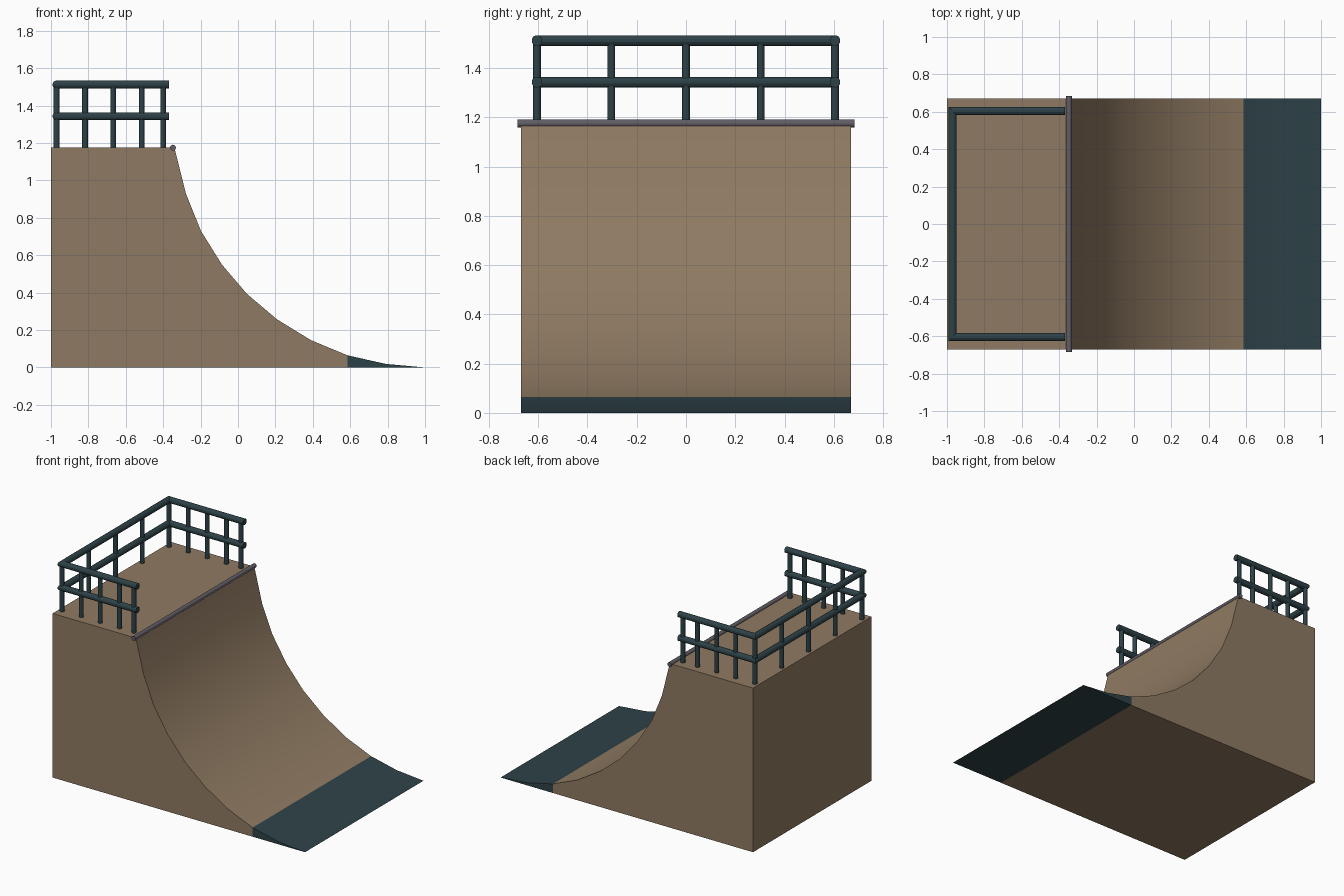
import bpy, bmesh, math
from mathutils import Matrix, Vector

if "Cube" in bpy.data.objects:
    bpy.data.objects.remove(bpy.data.objects["Cube"])


def material(name, rgb):
    m = bpy.data.materials.new(name)
    m.diffuse_color = (*rgb, 1)
    m.use_nodes = True
    m.node_tree.nodes["Principled BSDF"].inputs["Base Color"].default_value = m.diffuse_color
    return m


wood = material("brown wood", (0.275, 0.195, 0.122))
teal = material("dark teal metal", (0.027, 0.055, 0.065))
grey = material("grey steel", (0.12, 0.11, 0.13))


def finish(name, bm, *mats):
    bmesh.ops.recalc_face_normals(bm, faces=bm.faces[:])
    me = bpy.data.meshes.new(name)
    bm.to_mesh(me)
    bm.free()
    for m in mats:
        me.materials.append(m)
    ob = bpy.data.objects.new(name, me)
    bpy.context.collection.objects.link(ob)
    return ob


HALF, DECK, SEAM = 0.67, 1.175, 0.585

# Ramp body: side profile extruded across y, with the toe coloured as a plate
profile = [(-1, 0), (-1, DECK), (-0.34, DECK), (-0.278, 0.928), (-0.198, 0.73),
           (-0.086, 0.55), (0.048, 0.393), (0.209, 0.257), (0.39, 0.146),
           (SEAM, 0.065), (0.79, 0.019), (1, 0)]
bm = bmesh.new()
side = bm.faces.new([bm.verts.new((x, -HALF, z)) for x, z in profile])
ext = bmesh.ops.extrude_face_region(bm, geom=[side], use_keep_orig=True)
bmesh.ops.translate(bm, vec=(0, 2 * HALF, 0),
                    verts=[g for g in ext["geom"] if isinstance(g, bmesh.types.BMVert)])
bmesh.ops.bisect_plane(bm, geom=bm.verts[:] + bm.edges[:] + bm.faces[:],
                       dist=0.0005, plane_co=(SEAM, 0, 0), plane_no=(1, 0, 0))
for f in bm.faces:
    f.material_index = int(f.calc_center_median().x > SEAM)
ramp = finish("ramp_body", bm, wood, teal)
bpy.context.view_layer.objects.active = ramp
ramp.select_set(True)
bpy.ops.object.shade_smooth_by_angle(angle=math.radians(30))


def cylinder(bm, a, b, r, sides=12):
    a, b = Vector(a), Vector(b)
    rot = (b - a).to_track_quat("Z", "Y").to_matrix().to_4x4()
    bmesh.ops.create_cone(bm, cap_ends=True, segments=sides, radius1=r, radius2=r,
                          depth=(b - a).length,
                          matrix=Matrix.Translation((a + b) / 2) @ rot)


# Coping pipe on the lip
bm = bmesh.new()
cylinder(bm, (-0.348, -0.685, DECK), (-0.348, 0.685, DECK), 0.016)
finish("coping", bm, grey)

# Rails: U-shaped tubes with mitred corners
RX, RY, END, R, N = -0.97, 0.605, -0.37, 0.022, 12


def rail(name, z):
    bm = bmesh.new()
    rings = [[] for _ in range(4)]
    for i in range(N):
        t = 2 * math.pi * (i + 0.5) / N
        c, h = R * math.cos(t), z + R * math.sin(t)
        path = [(END, -RY - c), (RX - c, -RY - c), (RX - c, RY + c), (END, RY + c)]
        for ring, (x, y) in zip(rings, path):
            ring.append(bm.verts.new((x, y, h)))
    for a, b in zip(rings, rings[1:]):
        for i in range(N):
            j = (i + 1) % N
            bm.faces.new((a[i], a[j], b[j], b[i]))
    bm.faces.new(rings[0])
    bm.faces.new(rings[-1])
    finish(name, bm, teal)


rail("top_rail", 1.512)
rail("middle_rail", 1.343)

# Posts along the back and both sides
spots = [(RX, y) for y in (-RY, -0.303, 0, 0.303, RY)]
spots += [(x, s * RY) for x in (-0.818, -0.667, -0.515, -0.4) for s in (-1, 1)]
bm = bmesh.new()
for x, y in spots:
    cylinder(bm, (x, y, DECK - 0.01), (x, y, 1.51), 0.0155)
finish("rail_posts", bm, teal)
